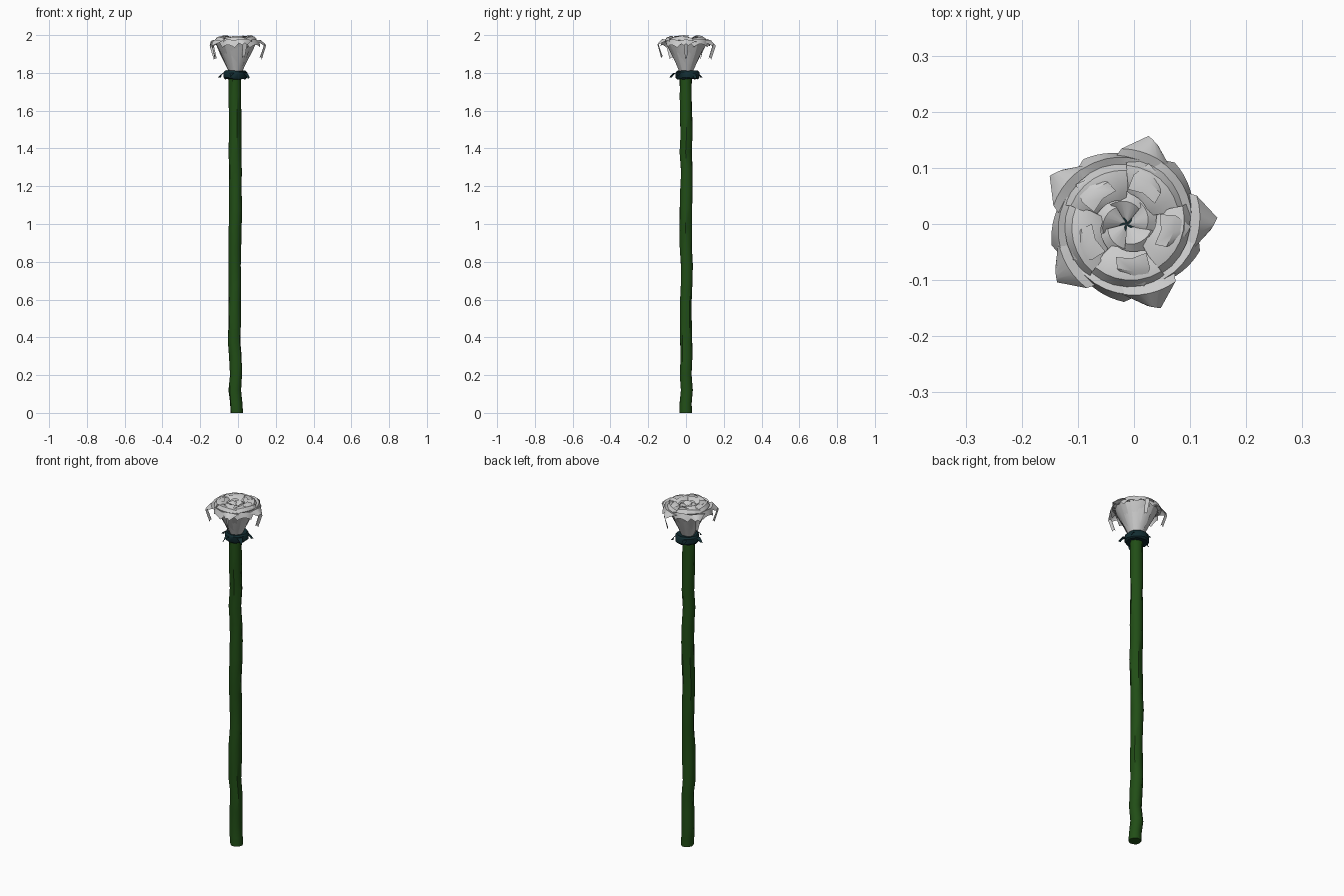
import bpy, bmesh, math, random
from math import cos, sin, radians, pi

if "Cube" in bpy.data.objects:
    bpy.data.objects.remove(bpy.data.objects["Cube"])

random.seed(4)
CX = -0.013  # axis of the flower


def material(name, rgb):
    m = bpy.data.materials.new(name)
    m.diffuse_color = (*rgb, 1)
    m.use_nodes = True
    m.node_tree.nodes["Principled BSDF"].inputs["Base Color"].default_value = m.diffuse_color
    return m


def finish(name, bm, mat=None, angle=40):
    bmesh.ops.recalc_face_normals(bm, faces=bm.faces)
    me = bpy.data.meshes.new(name)
    bm.to_mesh(me)
    bm.free()
    ob = bpy.data.objects.new(name, me)
    bpy.context.collection.objects.link(ob)
    if mat:
        me.materials.append(mat)
    bpy.ops.object.select_all(action='DESELECT')
    ob.select_set(True)
    bpy.context.view_layer.objects.active = ob
    bpy.ops.object.shade_smooth_by_angle(angle=radians(angle))
    return ob


def bridge(bm, rows, closed=False):
    for a, b in zip(rows, rows[1:]):
        n = len(a)
        for i in range(n if closed else n - 1):
            j = (i + 1) % n
            bm.faces.new((a[i], a[j], b[j], b[i]))


def petal_ring(name, profile, start, droop, count=5, steps=6, mat=None):
    """profile rows: radius, height, half angle of the petal"""
    bm = bmesh.new()
    for k in range(count):
        mid = radians(start + 360 / count * k)
        dz = random.uniform(-0.004, 0.004)
        rows = []
        for n, (r, z, half) in enumerate(profile):
            row = []
            t = n / (len(profile) - 1)
            for i in range(steps + 1):
                v = 2 * i / steps - 1
                a = mid + radians(half) * v
                rr = r + 0.007 * v * t
                row.append(bm.verts.new((CX + rr * cos(a), rr * sin(a),
                                         z + dz * t - droop * t * v * v)))
            rows.append(row)
        bridge(bm, rows)
    return finish(name, bm, mat)


green = material("stem_green", (0.015, 0.075, 0.008))
teal = material("collar_teal", (0.006, 0.025, 0.03))

# Stem: gently wandering tube with uneven sides
bm = bmesh.new()
rows = []
path = [(0, -.008), (.05, -.010), (.12, -.017), (.2, -.010), (.3, -.013), (.38, -.020)]
path += [(.38 + .1 * i, -.015 + random.uniform(-.003, .003)) for i in range(1, 15)]
for z, x in path:
    y = 0.001 + random.uniform(-.003, .003)
    row = []
    for i in range(10):
        a = 2 * pi * i / 10
        r = 0.033 + random.uniform(-.002, .002)
        row.append(bm.verts.new((x + r * cos(a), y + r * sin(a), z)))
    rows.append(row)
bridge(bm, rows, True)
bm.faces.new(rows[0])
bm.faces.new(rows[-1])
finish("stem", bm, green)

# Collar under the bloom
bm = bmesh.new()
rows = []
for r, z in [(.030, 1.775), (.055, 1.766), (.063, 1.775), (.063, 1.802), (.055, 1.812), (.030, 1.808)]:
    rows.append([bm.verts.new((CX + r * cos(2 * pi * i / 16), 0.008 + r * sin(2 * pi * i / 16),
                               z + random.uniform(-.003, .003))) for i in range(16)])
bridge(bm, rows, True)
bm.faces.new(rows[0])
bm.faces.new(rows[-1])
finish("collar", bm, teal)

# Small pointed sepals below the collar
petal_ring("sepals", [(.045, 1.80, 18), (.066, 1.798, 12), (.078, 1.785, 5), (.085, 1.773, 1)],
           36, 0, steps=2, mat=teal)

# Outer petals: rise, flare to a point, then fold down
petal_ring("outer_petals",
           [(.033, 1.80, 30), (.050, 1.84, 33), (.082, 1.91, 36), (.103, 1.965, 36),
            (.130, 1.977, 22), (.156, 1.955, 4), (.132, 1.885, 2)], 0, .012)

# Middle petals: cup of the bloom with the rim rolled outwards
petal_ring("middle_petals",
           [(.030, 1.80, 32), (.052, 1.85, 38), (.086, 1.92, 40), (.106, 1.97, 40),
            (.122, 1.978, 30), (.132, 1.95, 16)], 36, .015)

# Inner petals: curl over towards the heart
petal_ring("inner_petals",
           [(.028, 1.81, 34), (.060, 1.87, 38), (.098, 1.94, 39), (.112, 1.972, 37),
            (.100, 1.990, 36), (.075, 1.992, 38), (.048, 1.978, 34)], -18, .012)

# Folded tips lying on the inner petals
petal_ring("folded_tips", [(.062, 1.995, 26), (.085, 1.998, 20), (.108, 1.982, 8)],
           -10, .006, steps=2)

# Heart: tight twisted petals
petal_ring("heart_petals",
           [(.020, 1.83, 40), (.050, 1.92, 44), (.058, 1.965, 42), (.040, 1.978, 40),
            (.006, 1.965, 30)], 18, .008)
